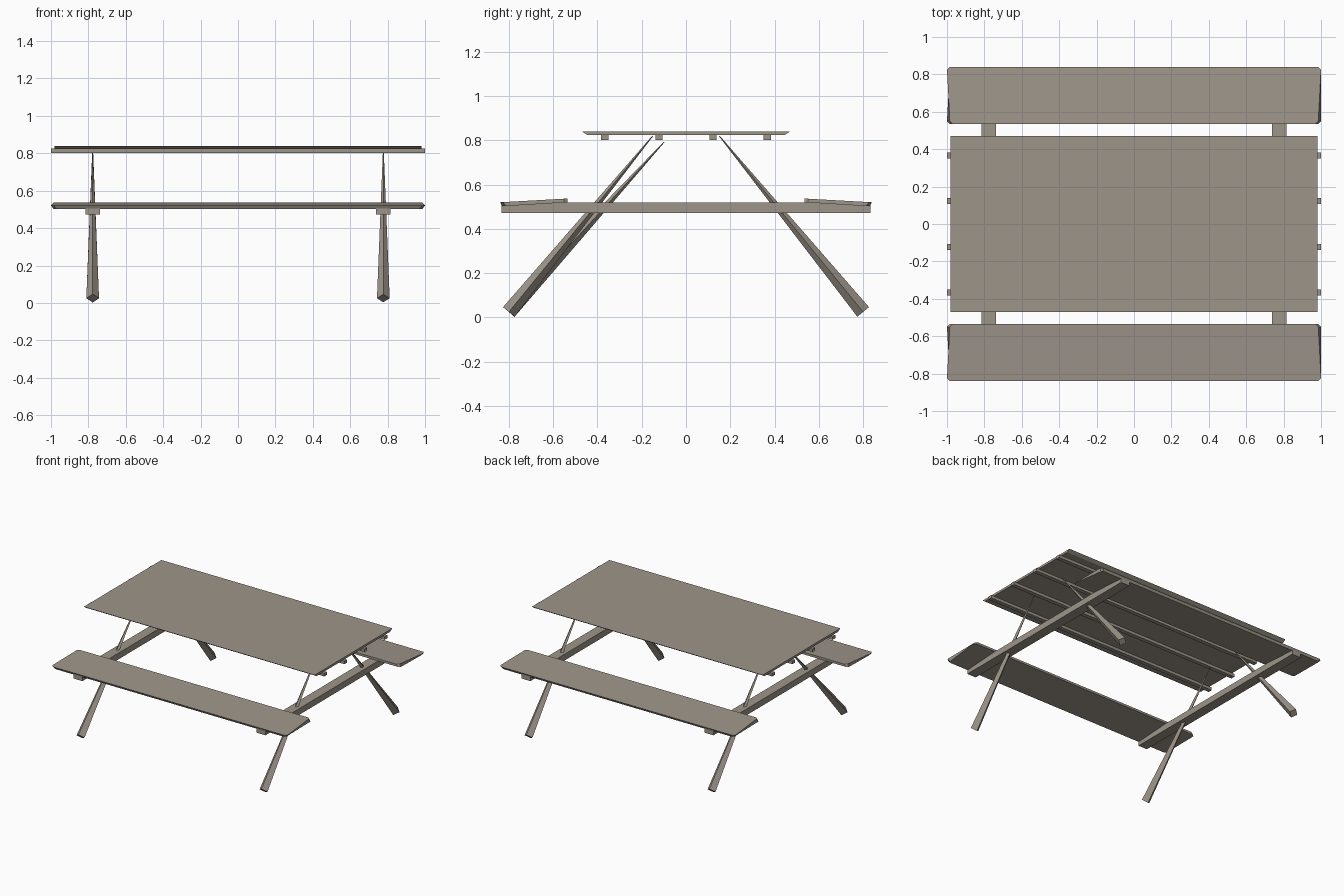
import bpy, bmesh
from mathutils import Vector

cube = bpy.data.objects.get("Cube")
if cube:
    bpy.data.objects.remove(cube, do_unlink=True)

# One weathered wood colour for everything
wood = bpy.data.materials.new("weathered wood")
wood.use_nodes = True
colour = (0.34, 0.30, 0.255, 1)
wood.diffuse_color = colour
wood.node_tree.nodes["Principled BSDF"].inputs["Base Color"].default_value = colour


def finish(name, bm):
    bmesh.ops.recalc_face_normals(bm, faces=bm.faces)
    mesh = bpy.data.meshes.new(name)
    bm.to_mesh(mesh)
    bm.free()
    mesh.materials.append(wood)
    obj = bpy.data.objects.new(name, mesh)
    bpy.context.collection.objects.link(obj)
    return obj


def loft(name, bottom, top):
    """Solid between two outlines with matching point counts."""
    bm = bmesh.new()
    low = [bm.verts.new(p) for p in bottom]
    high = [bm.verts.new(p) for p in top]
    bm.faces.new(low)
    bm.faces.new(high)
    n = len(low)
    for i in range(n):
        j = (i + 1) % n
        bm.faces.new((low[i], low[j], high[j], high[i]))
    return finish(name, bm)


def rect(x, y, hx, hy, z):
    return [(x + sx * hx, y + sy * hy, z) for sx, sy in ((-1, -1), (1, -1), (1, 1), (-1, 1))]


def box(name, x, y, hx, hy, z0, z1):
    return loft(name, rect(x, y, hx, hy, z0), rect(x, y, hx, hy, z1))


def bench_outline(side, x_in, x_out, y_out, z_in, z_out):
    """Plank outline with clipped corners, tilted down to the outside."""
    c, y_in = 0.015, 0.535
    half = [(x_in - c, y_in), (x_in, y_in + c), (x_out, y_out - c), (x_out - c, y_out)]
    pts = half + [(-x, y) for x, y in reversed(half)]
    slope = (z_out - z_in) / (y_out - y_in)
    return [(x, side * y, z_in + slope * (y - y_in)) for x, y in pts]


def leg(name, foot, tip):
    """Square post set on its corner, tapering almost to a point."""
    foot, tip = Vector(foot), Vector(tip)
    axis = tip - foot
    bm = bmesh.new()
    bmesh.ops.create_cone(bm, cap_ends=True, segments=4, radius1=0.034,
                          radius2=0.002, depth=axis.length)
    obj = finish(name, bm)
    # Keep one diagonal of the section along x
    along = axis.normalized()
    across = Vector((1, 0, 0))
    turn = obj.matrix_world.to_3x3()
    turn.col[0], turn.col[1], turn.col[2] = across, along.cross(across), along
    obj.data.transform(turn.to_4x4())
    obj.location = (foot + tip) / 2


# Table top, undercut along the long edges
loft("table_top", rect(0, 0, 0.98, 0.445, 0.823), rect(0, 0, 0.98, 0.47, 0.84))

# Battens under the top
for i, y in enumerate((-0.367, -0.122, 0.122, 0.367)):
    box(f"batten_{i + 1}", 0, y, 1.0, 0.016, 0.802, 0.825)

# Benches with skewed ends
for label, side in (("front", -1), ("back", 1)):
    loft(f"{label}_bench",
         bench_outline(side, 1.0, 0.985, 0.83, 0.52, 0.502),
         bench_outline(side, 0.985, 1.0, 0.84, 0.537, 0.52))

# Cross beams and legs; one front leg leans further in
for label, sx in (("left", 1), ("right", -1)):
    x = sx * 0.777
    box(f"{label}_cross_beam", x, 0, 0.038, 0.832, 0.472, 0.52)
    leg(f"{label}_back_leg", (x, 0.80, 0.025), (x, 0.15, 0.82))
    front_tip = (x, -0.15, 0.82) if sx > 0 else (x, -0.098, 0.793)
    leg(f"{label}_front_leg", (x, -0.80, 0.025), front_tip)
